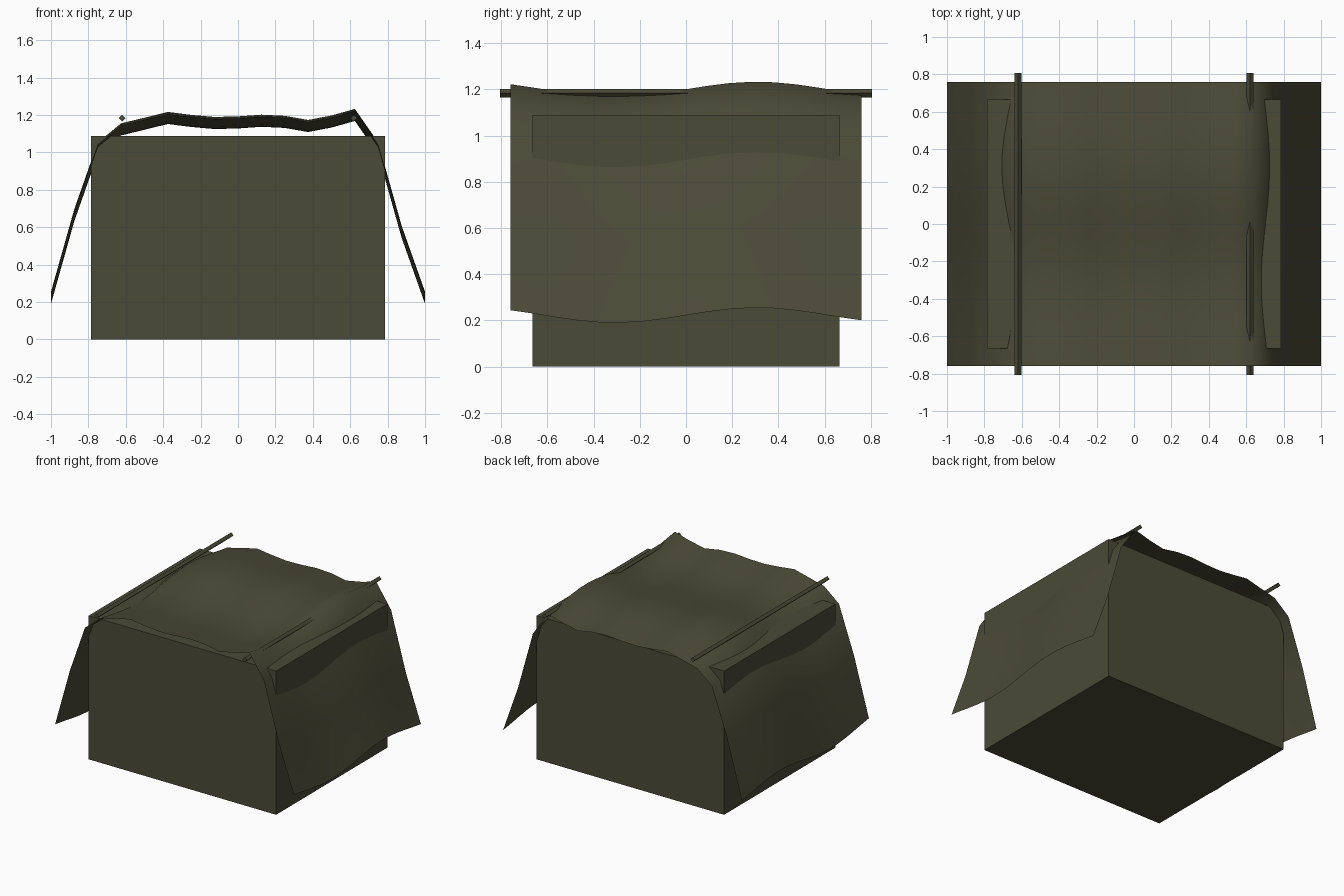
import bpy, bmesh, math

if "Cube" in bpy.data.objects:
    bpy.data.objects.remove(bpy.data.objects["Cube"])


def material(name, colour):
    m = bpy.data.materials.new(name)
    m.diffuse_color = (*colour, 1)
    m.use_nodes = True
    m.node_tree.nodes["Principled BSDF"].inputs["Base Color"].default_value = m.diffuse_color
    return m


olive = material("olive canvas", (0.07, 0.069, 0.039))


def finish(name, bm, mat, smooth=False):
    mesh = bpy.data.meshes.new(name)
    bm.to_mesh(mesh)
    bm.free()
    mesh.materials.append(mat)
    for p in mesh.polygons:
        p.use_smooth = smooth
    ob = bpy.data.objects.new(name, mesh)
    bpy.context.collection.objects.link(ob)
    return ob


# Stacked cargo: a plain block
bm = bmesh.new()
bmesh.ops.create_cube(bm, size=1)
for v in bm.verts:
    v.co.x *= 1.57
    v.co.y *= 1.33
    v.co.z = (v.co.z + 0.5) * 1.088
finish("cargo_block", bm, olive)

# Draped tarp: sagging profile across x, rippled along y
profile = [0.222, 0.665, 1.02, 1.123, 1.153, 1.184, 1.168, 1.157, 1.16,
           1.169, 1.163, 1.141, 1.165, 1.2, 1.02, 0.575, 0.222]
ROWS = 16
bm = bmesh.new()
grid = []
for j in range(ROWS + 1):
    y = -0.76 + 1.52 * j / ROWS
    ripple = 0.0325 * math.sin(5.1 * y)
    grid.append([bm.verts.new((-1 + i * 0.125, y, z + ripple))
                 for i, z in enumerate(profile)])
for a, b in zip(grid, grid[1:]):
    for i in range(len(profile) - 1):
        bm.faces.new((a[i], a[i + 1], b[i + 1], b[i]))
finish("draped_tarp", bm, olive, smooth=True)

# Tie-down ropes: four-sided rods running front to back
for side, x in (("left", -0.62), ("right", 0.62)):
    bm = bmesh.new()
    r, half = 0.018, 0.806
    rings = [[bm.verts.new((x + r * math.cos(k * math.pi / 2), y,
                            1.183 + r * math.sin(k * math.pi / 2)))
              for k in range(4)] for y in (-half, half)]
    for k in range(4):
        n = (k + 1) % 4
        bm.faces.new((rings[0][k], rings[0][n], rings[1][n], rings[1][k]))
    for ring in rings:
        bm.faces.new(ring)
    bmesh.ops.recalc_face_normals(bm, faces=bm.faces)
    finish("tie_rope_" + side, bm, olive)
